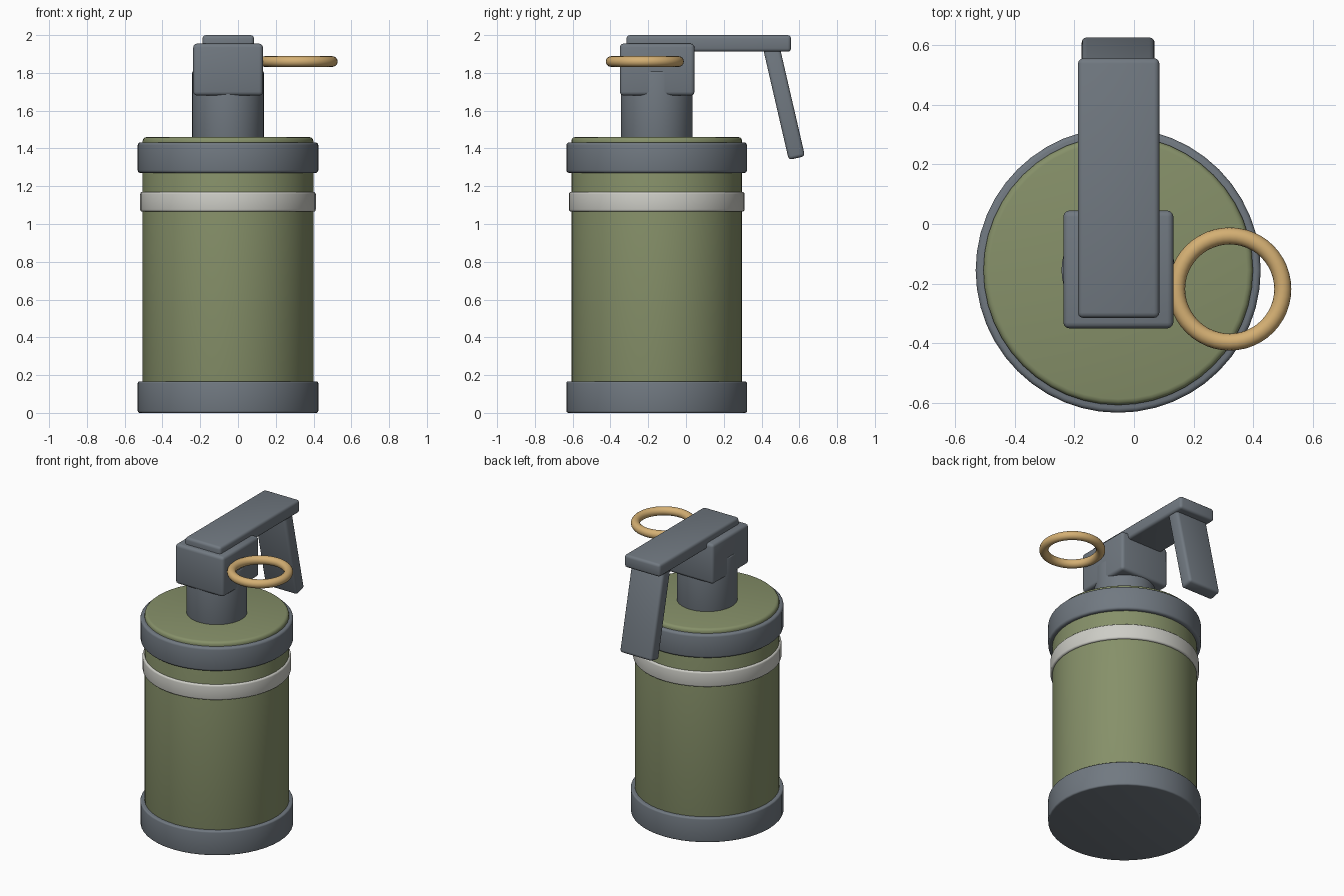
import bpy
import math

if "Cube" in bpy.data.objects:
    bpy.data.objects.remove(bpy.data.objects["Cube"])


def material(name, rgb):
    m = bpy.data.materials.new(name)
    m.diffuse_color = (*rgb, 1.0)
    m.use_nodes = True
    m.node_tree.nodes["Principled BSDF"].inputs["Base Color"].default_value = m.diffuse_color
    return m


GREEN = material("olive green", (0.238, 0.279, 0.141))
GREY = material("steel grey", (0.165, 0.191, 0.220))
WHITE = material("off white", (0.61, 0.61, 0.565))
BRASS = material("brass", (0.658, 0.429, 0.171))

CX, CY = -0.053, -0.155  # axis of the canister


def finish(name, mat, bevel=0.0):
    """Name, colour, round the edges and smooth the active object."""
    ob = bpy.context.object
    ob.name = name
    ob.data.materials.append(mat)
    bpy.ops.object.transform_apply(location=False, rotation=False, scale=True)
    if bevel:
        mod = ob.modifiers.new("rounded edges", 'BEVEL')
        mod.width = bevel
        mod.segments = 3
        mod.limit_method = 'ANGLE'
        bpy.ops.object.modifier_apply(modifier=mod.name)
    bpy.ops.object.shade_smooth_by_angle(angle=math.radians(35))
    return ob


def drum(name, mat, radius, z0, z1, bevel):
    bpy.ops.mesh.primitive_cylinder_add(
        vertices=48, radius=radius, depth=z1 - z0,
        location=(CX, CY, (z0 + z1) / 2))
    return finish(name, mat, bevel)


def block(name, mat, centre, size, bevel, tilt=0.0):
    bpy.ops.mesh.primitive_cube_add(size=1, location=centre, rotation=(tilt, 0, 0))
    bpy.context.object.scale = size
    return finish(name, mat, bevel)


def box(name, mat, lo, hi, bevel):
    centre = [(a + b) / 2 for a, b in zip(lo, hi)]
    size = [b - a for a, b in zip(lo, hi)]
    return block(name, mat, centre, size, bevel)


# Canister with its end rims and painted band
drum("canister_body", GREEN, 0.452, 0.02, 1.46, 0.02)
drum("bottom_rim", GREY, 0.478, 0.0, 0.167, 0.01)
drum("top_rim", GREY, 0.478, 1.27, 1.432, 0.015)
drum("marking_band", WHITE, 0.465, 1.065, 1.17, 0.012)

# Fuse neck and head block
drum("fuse_neck", GREY, 0.19, 1.44, 1.81, 0.01)
box("fuse_head", GREY, (-0.237, -0.35, 1.68), (0.132, 0.045, 1.955), 0.02)

# Safety lever: flat arm on top and tilted arm hanging behind
box("lever_arm", GREY, (-0.188, -0.315, 1.912), (0.085, 0.556, 2.0), 0.018)
tilt = math.radians(13)
length = 0.6
block("lever_handle", GREY,
      (CX, 0.587 - math.sin(tilt) * length / 2, 1.349 + math.cos(tilt) * length / 2),
      (0.245, 0.088, length), 0.018, tilt)

# Pull ring beside the head
bpy.ops.mesh.primitive_torus_add(
    major_radius=0.178, minor_radius=0.0285, major_segments=48, minor_segments=16,
    location=(0.321, -0.218, 1.86))
finish("pull_ring", BRASS)
